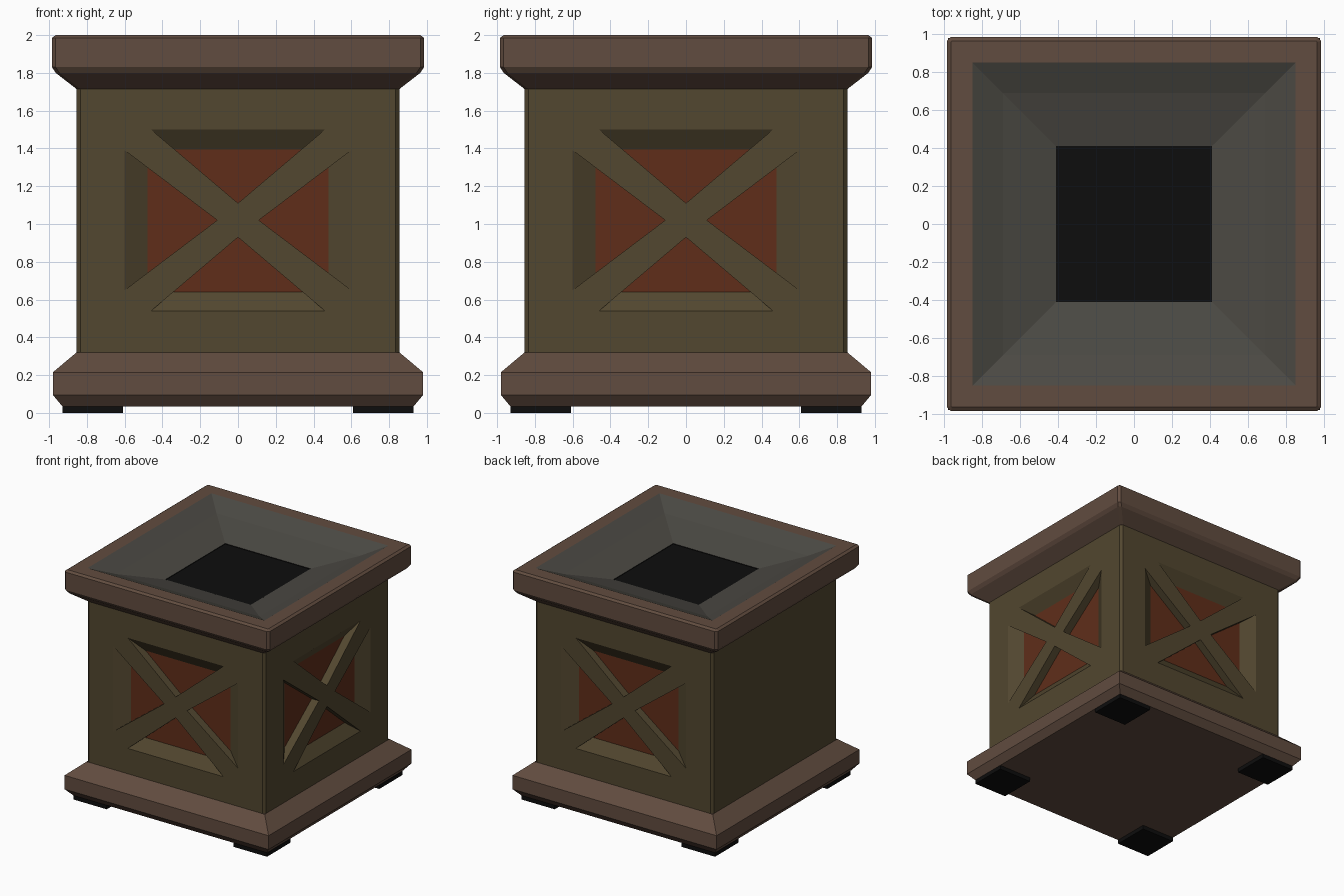
import bpy, bmesh
from math import pi
from mathutils import Matrix, Vector

if "Cube" in bpy.data.objects:
    bpy.data.objects.remove(bpy.data.objects["Cube"])


def material(name, rgb):
    m = bpy.data.materials.new(name)
    m.diffuse_color = (*rgb, 1)
    m.use_nodes = True
    m.node_tree.nodes["Principled BSDF"].inputs["Base Color"].default_value = m.diffuse_color
    return m


BROWN = material("brown_trim", (0.12, 0.072, 0.05))
OLIVE = material("olive_wood", (0.085, 0.063, 0.029))
RED = material("rust_red", (0.115, 0.027, 0.010))
GREY = material("dark_grey", (0.07, 0.066, 0.056))
BLACK = material("black", (0.004, 0.004, 0.004))


def finish(name, bm, mat):
    bmesh.ops.remove_doubles(bm, verts=bm.verts, dist=1e-5)
    me = bpy.data.meshes.new(name)
    bm.to_mesh(me)
    bm.free()
    me.materials.append(mat)
    ob = bpy.data.objects.new(name, me)
    bpy.context.collection.objects.link(ob)
    return ob


def square_loft(name, profile, mat, cap_start=False, cap_end=False):
    """Stack square loops given as (half width, height, corner chamfer)."""
    bm = bmesh.new()
    loops = []
    for h, z, c in profile:
        pts = [(-h + c, -h), (h - c, -h), (h, -h + c), (h, h - c),
               (h - c, h), (-h + c, h), (-h, h - c), (-h, -h + c)]
        loops.append([bm.verts.new((x, y, z)) for x, y in pts])
    for a, b in zip(loops, loops[1:]):
        for i in range(8):
            j = (i + 1) % 8
            bm.faces.new((a[i], a[j], b[j], b[i]))
    if cap_start:
        bm.faces.new(loops[0][::-1])
    if cap_end:
        bm.faces.new(loops[-1])
    return finish(name, bm, mat)


# Moulded base, rim, hopper and hopper floor
square_loft("base", [(0.93, 0.035, 0), (0.98, 0.095, 0), (0.98, 0.215, 0),
                     (0.855, 0.32, 0)], BROWN, cap_start=True)
square_loft("rim", [(0.85, 1.715, 0), (0.855, 1.715, 0.02), (0.965, 1.80, 0.02),
                    (0.985, 1.83, 0.02), (0.985, 1.985, 0.02),
                    (0.965, 2.0, 0.005), (0.85, 2.0, 0)], BROWN)
square_loft("hopper", [(0.85, 2.0, 0), (0.69, 1.93, 0), (0.41, 1.85, 0)], GREY)
square_loft("hopper_floor", [(0.41, 1.85, 0), (0.41, 1.845, 0)], BLACK, cap_end=True)

# Body walls: three with a bevelled window, left one plain
FACE, DEPTH = 0.855, 0.07
WALL = (0.835, 0.32, 1.72, 0)
OPENING = (0.60, 0.54, 1.50, 0)
RECESS = (0.48, 0.64, 1.395, DEPTH)


def rect(bm, spec, rot):
    h, lo, hi, d = spec
    return [bm.verts.new(rot @ Vector((x, d - FACE, z)))
            for x, z in ((-h, lo), (h, lo), (h, hi), (-h, hi))]


# Crossed braces outline, flush with the wall
BRACE = [(-0.6, 1.5), (-0.46, 1.5), (0, 1.11), (0.46, 1.5), (0.6, 1.5), (0.6, 1.39),
         (0.11, 1.02), (0.6, 0.65), (0.6, 0.54), (0.46, 0.54), (0, 0.93),
         (-0.46, 0.54), (-0.6, 0.54), (-0.6, 0.65), (-0.11, 1.02), (-0.6, 1.39)][::-1]

body = bmesh.new()
for k, side in enumerate(("front", "right", "back", "left")):
    rot = Matrix.Rotation(k * pi / 2, 3, "Z")
    # chamfered corner strip
    body.faces.new([body.verts.new(rot @ Vector(p)) for p in (
        (0.835, -FACE, 0.32), (FACE, -0.835, 0.32),
        (FACE, -0.835, 1.72), (0.835, -FACE, 1.72))])
    outer = rect(body, WALL, rot)
    if side == "left":
        body.faces.new(outer)
        continue
    loops = [outer, rect(body, OPENING, rot), rect(body, RECESS, rot)]
    for a, b in zip(loops, loops[1:]):
        for i in range(4):
            j = (i + 1) % 4
            body.faces.new((a[i], a[j], b[j], b[i]))

    # red panel at the bottom of the window
    bm = bmesh.new()
    bm.faces.new(rect(bm, RECESS, rot))
    finish(side + "_panel", bm, RED)

    # crossed braces
    bm = bmesh.new()
    near = [bm.verts.new(rot @ Vector((x, -FACE, z))) for x, z in BRACE]
    far = [bm.verts.new(rot @ Vector((x, DEPTH - FACE, z))) for x, z in BRACE]
    bm.faces.new(near)
    for i in range(len(near)):
        j = (i + 1) % len(near)
        bm.faces.new((near[j], near[i], far[i], far[j]))
    finish(side + "_cross_brace", bm, OLIVE)
finish("body", body, OLIVE)

# Four feet
for name, sx, sy in (("front_left", -1, -1), ("front_right", 1, -1),
                     ("back_left", -1, 1), ("back_right", 1, 1)):
    bm = bmesh.new()
    bmesh.ops.create_cube(bm, size=1, matrix=Matrix.Translation(
        (sx * 0.77, sy * 0.77, 0.0175)) @ Matrix.Diagonal((0.32, 0.32, 0.035, 1)))
    finish(name + "_foot", bm, BLACK)
